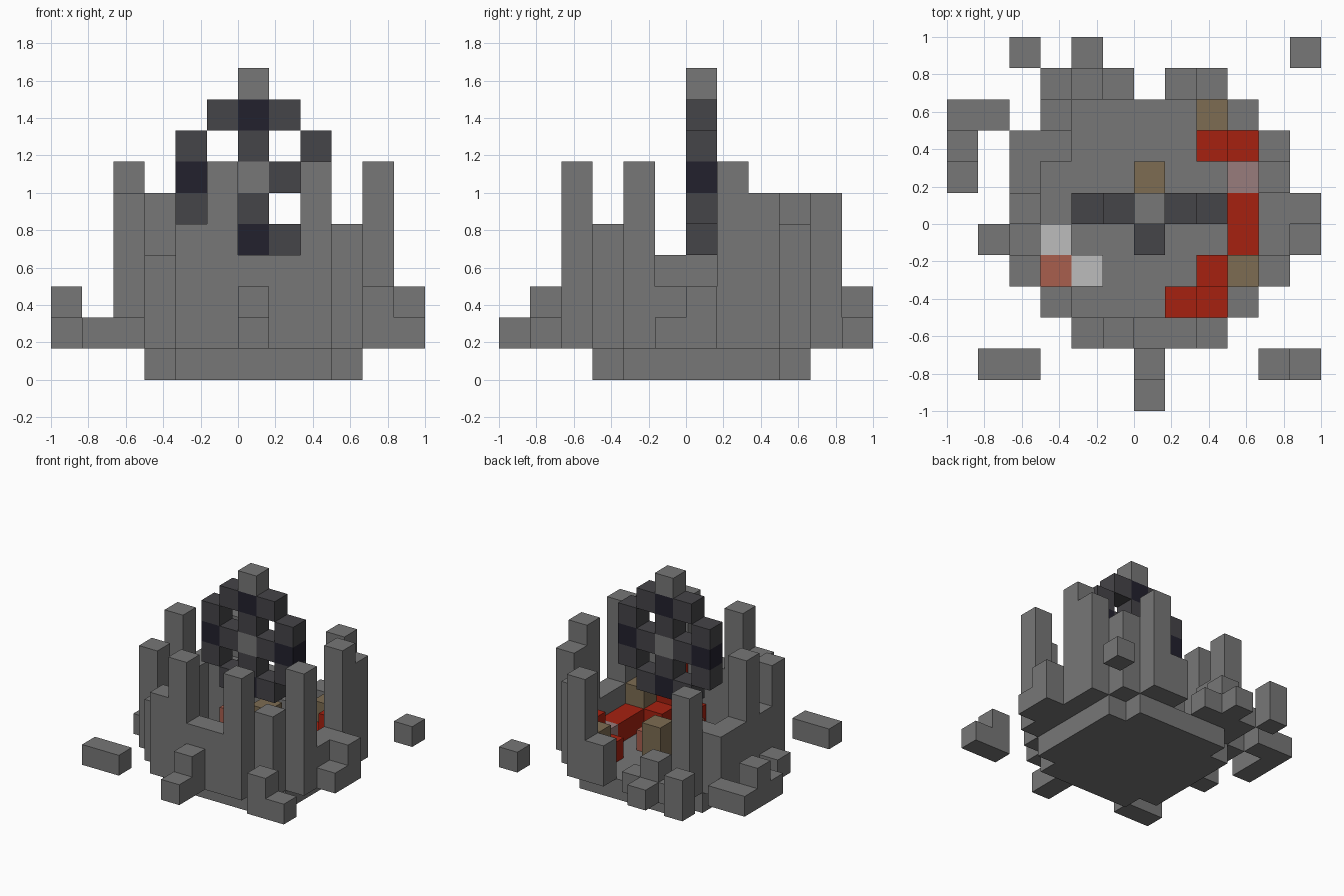
import bpy
import bmesh
from mathutils import Vector

cube = bpy.data.objects.get("Cube")
if cube:
    bpy.data.objects.remove(cube, do_unlink=True)

UNIT = 1 / 6      # edge of one block
HALF = 6          # blocks from the centre to the rim


def material(name, r, g, b):
    mat = bpy.data.materials.new(name)
    mat.use_nodes = True
    mat.diffuse_color = (r, g, b, 1)
    bsdf = next(n for n in mat.node_tree.nodes if n.type == "BSDF_PRINCIPLED")
    bsdf.inputs["Base Color"].default_value = (r, g, b, 1)
    return mat


stone = material("stone grey", .184, .184, .184)
red = material("deep red", .38, .015, .005)
brown = material("dull brown", .205, .15, .084)
pink = material("dusty pink", .314, .2, .2)
salmon = material("salmon", .392, .114, .076)
pale = material("pale grey", .503, .503, .503)
iron = material("dark iron", .06, .058, .065)
black = material("blue black", .016, .015, .027)

parts = []        # (name, material, set of block positions)


def add_part(name, mat, blocks):
    parts.append((name, mat, set(blocks)))


def columns(name, mat, specs):
    """Stacks of blocks standing on the floor level: (column, row, top)."""
    add_part(name, mat, [(i, j, k) for i, j, top in specs for k in range(1, top)])


# Square floor with clipped corners
side = range(3, 10)
ends = (3, 9)
add_part("floor", stone, [(i, j, 0) for i in side for j in side
                          if not (i in ends and j in ends)])

# Broken ring wall, one list for each side
columns("front_wall", stone, [(3, 3, 4), (4, 2, 5), (5, 2, 7), (6, 2, 4),
                              (7, 2, 4), (8, 2, 7), (9, 3, 5)])
columns("left_wall", stone, [(10, 4, 7), (10, 5, 3), (10, 6, 3),
                             (10, 7, 7), (10, 8, 6), (9, 9, 5)])
columns("back_wall", stone, [(3, 9, 6), (3, 10, 2), (4, 10, 3), (5, 10, 2),
                             (7, 10, 3), (8, 10, 6)])
columns("right_wall", stone, [(2, 4, 6), (2, 5, 4), (2, 6, 7),
                              (2, 7, 4), (2, 8, 4), (3, 8, 4)])

# Fallen blocks around the wall
columns("front_rubble", stone, [(6, 0, 2), (6, 1, 3), (1, 1, 2), (2, 1, 2),
                                (10, 1, 3), (11, 1, 2)])
columns("left_rubble", stone, [(11, 5, 2), (11, 6, 3), (11, 11, 2)])
columns("back_rubble", stone, [(2, 11, 3), (4, 11, 2)])
columns("right_rubble", stone, [(1, 5, 2), (0, 7, 2), (0, 8, 3),
                                (0, 9, 2), (1, 9, 2)])

# Furnishings on the floor
columns("red_seating", red, [(7, 3, 2), (8, 3, 4), (8, 4, 2), (9, 5, 2),
                             (9, 6, 2), (8, 8, 2), (9, 8, 3)])
columns("brown_posts", brown, [(6, 7, 3), (9, 4, 3), (8, 9, 3)])
columns("pink_block", pink, [(9, 7, 2)])
columns("salmon_blocks", salmon, [(3, 4, 2), (5, 6, 3), (7, 6, 2)])
columns("pale_blocks", pale, [(3, 5, 2), (4, 4, 2)])
columns("dark_block", iron, [(6, 5, 2)])

# Upright wheel: rim without corners, four spokes, hub and cap
rim, spokes, studs = [], [], []
for u in range(-2, 3):
    for v in range(-2, 3):
        pos = (HALF + u, HALF, HALF + v)
        reach = max(abs(u), abs(v))
        if reach == 2 and abs(u) != abs(v):
            (studs if u * v == 0 else rim).append(pos)
        elif reach == 1 and u * v == 0:
            spokes.append(pos)
add_part("wheel_rim", iron, rim)
add_part("wheel_spokes", iron, spokes)
add_part("wheel_studs", black, studs)
add_part("wheel_hub", stone, [(HALF, HALF, HALF)])
add_part("wheel_cap", stone, [(HALF, HALF, 9)])

# Build each part from the exposed faces of its blocks
solid = set().union(*(blocks for _, _, blocks in parts))
axes = [Vector(a) for a in ((1, 0, 0), (0, 1, 0), (0, 0, 1))]
origin = Vector((HALF, HALF, 0))

for name, mat, blocks in parts:
    bm = bmesh.new()
    for block in sorted(blocks):
        middle = Vector(block) + Vector((.5, .5, .5)) - origin
        for n in range(3):
            for sign in (-1, 1):
                normal = axes[n] * sign
                if tuple(int(c) for c in Vector(block) + normal) in solid:
                    continue
                s, t = axes[(n + 1) % 3] * sign, axes[(n + 2) % 3]
                corners = (-s - t, s - t, s + t, t - s)
                bm.faces.new([bm.verts.new((middle + (normal + c) / 2) * UNIT)
                              for c in corners])
    bmesh.ops.remove_doubles(bm, verts=bm.verts, dist=.001)
    mesh = bpy.data.meshes.new(name)
    bm.to_mesh(mesh)
    bm.free()
    mesh.materials.append(mat)
    bpy.context.collection.objects.link(bpy.data.objects.new(name, mesh))
